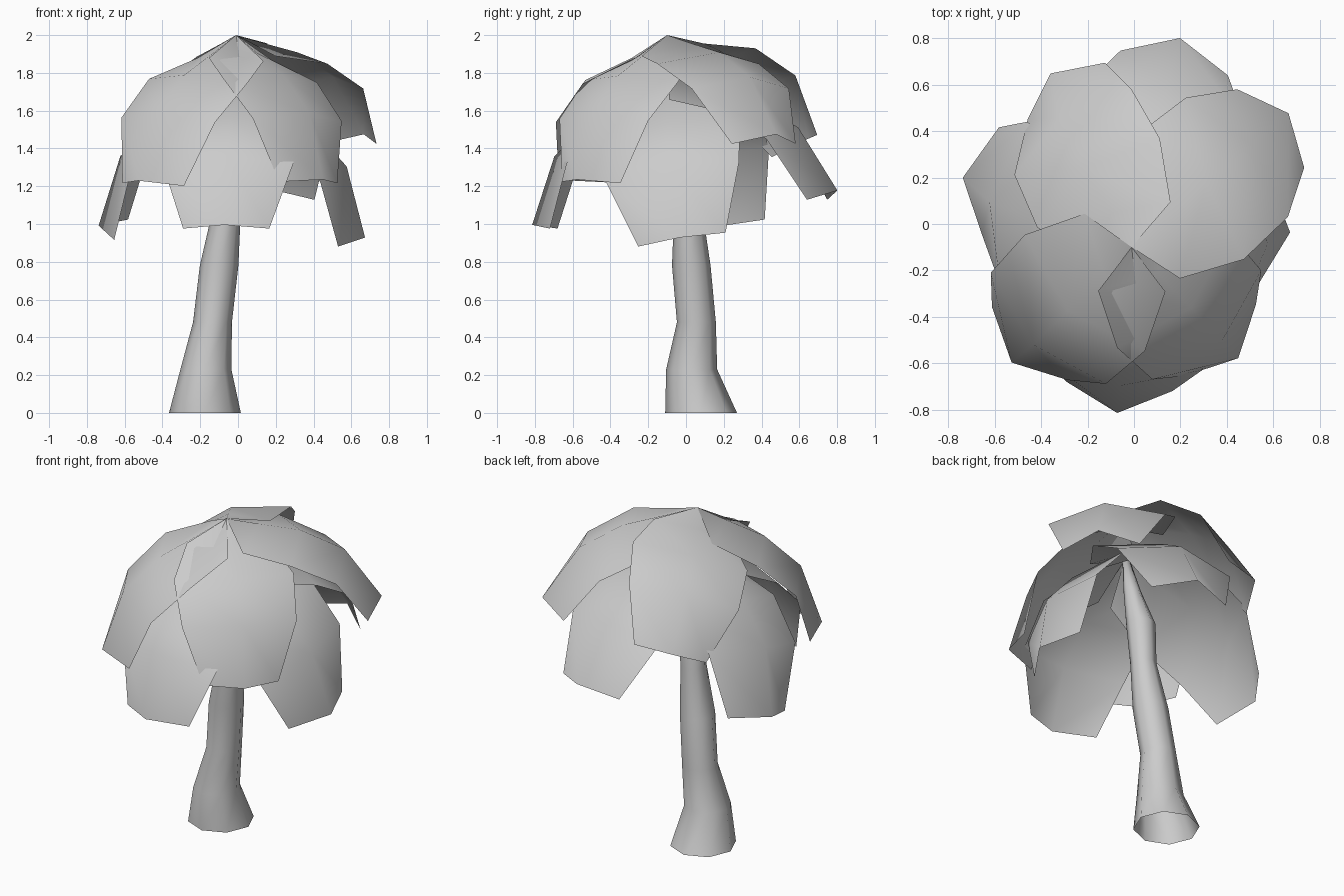
import bpy, bmesh
from math import cos, sin, pi, radians
from mathutils import Matrix, Vector

cube = bpy.data.objects.get("Cube")
if cube:
    bpy.data.objects.remove(cube, do_unlink=True)

grey = bpy.data.materials.new("plain_grey")
grey.use_nodes = True
grey.diffuse_color = (0.6, 0.6, 0.6, 1)
grey.node_tree.nodes["Principled BSDF"].inputs["Base Color"].default_value = (0.6, 0.6, 0.6, 1)


def finish(bm, name):
    """Turn a bmesh into a smooth shaded object."""
    bmesh.ops.recalc_face_normals(bm, faces=bm.faces)
    if "leaf" in name and sum(f.normal.z for f in bm.faces) < 0:
        bmesh.ops.reverse_faces(bm, faces=bm.faces)
    for face in bm.faces:
        face.smooth = True
    mesh = bpy.data.meshes.new(name)
    bm.to_mesh(mesh)
    bm.free()
    mesh.materials.append(grey)
    bpy.context.collection.objects.link(bpy.data.objects.new(name, mesh))


# Trunk: bent tapering tube, open at the base (x, y, z, radius)
TRUNK = [(-0.175, 0.08, 0, 0.19), (-0.17, 0.03, 0.23, 0.135),
         (-0.135, 0.055, 0.48, 0.103), (-0.1, 0.028, 0.78, 0.102),
         (-0.06, 0.012, 1.07, 0.075), (-0.05, 0.002, 1.33, 0.084),
         (-0.03, -0.05, 1.56, 0.05), (-0.015, -0.09, 1.79, 0.02)]
SIDES = 8
bm = bmesh.new()
rings = [[bm.verts.new((x + r * cos(2 * pi * i / SIDES), y + r * sin(2 * pi * i / SIDES), z))
          for i in range(SIDES)] for x, y, z, r in TRUNK]
for low, high in zip(rings, rings[1:]):
    for i in range(SIDES):
        j = (i + 1) % SIDES
        bm.faces.new((low[i], low[j], high[j], high[i]))
bm.faces.new(rings[-1])
finish(bm, "trunk")

# Leaf rows: midrib reach and height, edge reach and height, half width
LEAF = [(0.18, -0.04, 0.07, -0.11, 0.235), (0.42, -0.09, 0.33, -0.15, 0.35),
        (0.67, -0.22, 0.59, -0.28, 0.335), (0.88, -0.52, 0.78, -0.57, 0.22)]


def leaf(name, root, heading, droop, roll, size):
    """Folded leaf fanning out of a point, turned, rolled and drooped about its root."""
    bm = bmesh.new()
    tip = bm.verts.new((0, 0, 0))
    rows = [[bm.verts.new(p) for p in ((er, -w, ez), (mr, 0, mz), (er, w, ez))]
            for mr, mz, er, ez, w in LEAF]
    for k in (0, 1):
        bm.faces.new((tip, rows[0][k], rows[0][k + 1]))
        for a, b in zip(rows, rows[1:]):
            bm.faces.new((a[k], b[k], b[k + 1], a[k + 1]))
    place = (Matrix.Translation(Vector(root)) @ Matrix.Rotation(radians(heading), 4, "Z")
             @ Matrix.Rotation(radians(roll), 4, "X")
             @ Matrix.Rotation(radians(droop), 4, "Y") @ Matrix.Scale(size, 4))
    bmesh.ops.transform(bm, matrix=place, verts=bm.verts)
    finish(bm, name)


# Crown: four upper and four lower leaves (heading, droop, roll, size)
TOP, UNDER = (-0.01, -0.1, 2.0), (-0.01, -0.1, 1.78)
leaf("upper_leaf_back_left", TOP, 40.5, 0, 0, 1.01)
leaf("upper_leaf_back_right", TOP, 126, 4.5, -16, 0.97)
leaf("upper_leaf_front_right", TOP, 226, 16.5, -2, 1.03)
leaf("upper_leaf_front_left", TOP, 315, 18.5, -1, 0.99)
leaf("lower_leaf_back", UNDER, 77, 2.5, 0, 1.08)
leaf("lower_leaf_right", UNDER, 171, 16, -13, 1.09)
leaf("lower_leaf_front", UNDER, 265, 17, 0, 1.04)
leaf("lower_leaf_left", UNDER, -6, 21.5, 9, 1.07)
